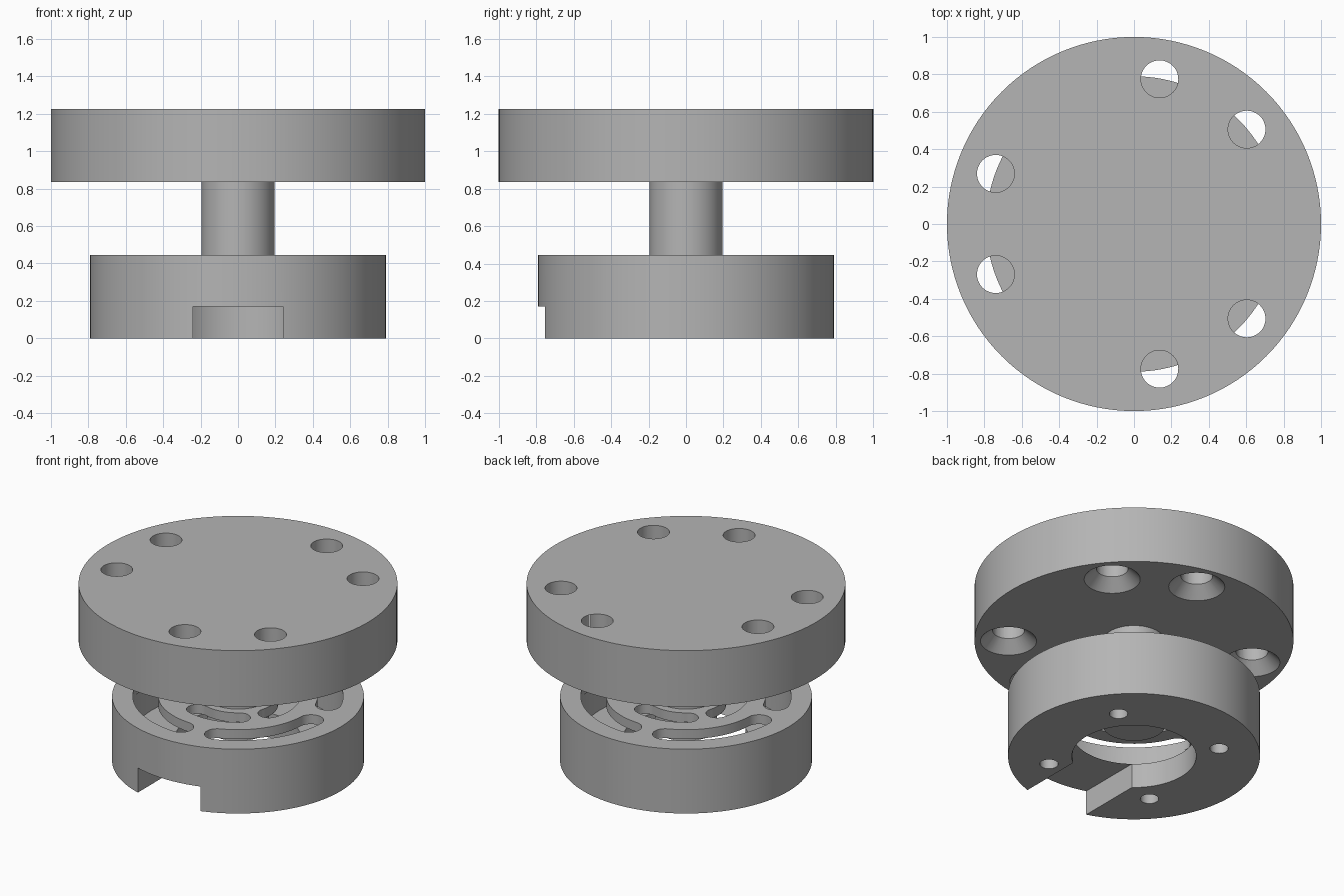
import bpy, bmesh, math
from math import sin, cos, radians

if "Cube" in bpy.data.objects:
    bpy.data.objects.remove(bpy.data.objects["Cube"], do_unlink=True)

GREY = (0.46, 0.46, 0.46, 1)
grey = bpy.data.materials.new("machined grey")
grey.use_nodes = True
grey.diffuse_color = GREY
grey.node_tree.nodes["Principled BSDF"].inputs["Base Color"].default_value = GREY


def finish(name, bm):
    bmesh.ops.recalc_face_normals(bm, faces=bm.faces)
    mesh = bpy.data.meshes.new(name)
    bm.to_mesh(mesh)
    bm.free()
    mesh.materials.append(grey)
    ob = bpy.data.objects.new(name, mesh)
    bpy.context.collection.objects.link(ob)
    return ob


def cylinder(name, r, z0, z1, x=0, y=0, r_top=None, sides=96):
    bm = bmesh.new()
    bmesh.ops.create_cone(bm, cap_ends=True, segments=sides, radius1=r,
                          radius2=r if r_top is None else r_top, depth=z1 - z0)
    bmesh.ops.translate(bm, verts=bm.verts, vec=(x, y, (z0 + z1) / 2))
    return finish(name, bm)


def arc(cx, cy, r, a0, a1, n):
    steps = [radians(a0 + (a1 - a0) * i / n) for i in range(n + 1)]
    return [(cx + r * cos(a), cy + r * sin(a)) for a in steps]


def curved_slot(name, r_in, r_out, mid, sweep, z0, z1):
    """Arc-shaped slot with round ends; sweep is between the end centres."""
    r, c = (r_in + r_out) / 2, (r_out - r_in) / 2
    a0, a1 = mid - sweep / 2, mid + sweep / 2
    pts = arc(0, 0, r_out, a0, a1, 24)
    pts += arc(r * cos(radians(a1)), r * sin(radians(a1)), c, a1, a1 + 180, 12)[1:-1]
    pts += arc(0, 0, r_in, a1, a0, 24)
    pts += arc(r * cos(radians(a0)), r * sin(radians(a0)), c, a0 + 180, a0 + 360, 12)[1:-1]
    bm = bmesh.new()
    face = bm.faces.new([bm.verts.new((x, y, z0)) for x, y in pts])
    top = bmesh.ops.extrude_face_region(bm, geom=[face])["geom"]
    bmesh.ops.translate(bm, vec=(0, 0, z1 - z0),
                        verts=[v for v in top if isinstance(v, bmesh.types.BMVert)])
    return finish(name, bm)


def box(name, x0, x1, y0, y1, z0, z1):
    bm = bmesh.new()
    bmesh.ops.create_cube(bm, size=1)
    bmesh.ops.scale(bm, verts=bm.verts, vec=(x1 - x0, y1 - y0, z1 - z0))
    bmesh.ops.translate(bm, verts=bm.verts,
                        vec=((x0 + x1) / 2, (y0 + y1) / 2, (z0 + z1) / 2))
    return finish(name, bm)


def activate(ob):
    bpy.ops.object.select_all(action='DESELECT')
    ob.select_set(True)
    bpy.context.view_layer.objects.active = ob


def cut(target, cutter):
    cutter.hide_render = True
    activate(target)
    mod = target.modifiers.new("cut", 'BOOLEAN')
    mod.operation = 'DIFFERENCE'
    mod.solver = 'EXACT'
    mod.object = cutter
    bpy.ops.object.modifier_apply(modifier=mod.name)
    bpy.data.objects.remove(cutter, do_unlink=True)


# Base drum with a hollow between its floor and the flexure plate
FLOOR, PLATE, TOP = 0.17, 0.38, 0.445
base = cylinder("base_drum", 0.79, 0, TOP)
cut(base, cylinder("cavity", 0.66, FLOOR, PLATE))
cut(base, cylinder("floor_opening", 0.39, -0.1, 0.25))
cut(base, box("front_notch", -0.24, 0.24, -1, -0.1, -0.1, FLOOR))

# Two staggered rings of slots leave thin spring arms; screw holes in the floor
for k in range(4):
    turn = 90 * k
    cut(base, curved_slot("outer_slot", 0.50, 0.66, turn - 35.5, 65, 0.3, 0.6))
    cut(base, curved_slot("inner_slot", 0.25, 0.39, turn + 9.5, 54, 0.3, 0.6))
    a = radians(39.7 + turn)
    cut(base, cylinder("screw_hole", 0.058, -0.1, 0.25,
                       0.542 * cos(a), 0.542 * sin(a), sides=32))

# Centre post joining the spring hub to the top disc
post = cylinder("centre_post", 0.195, 0.225, 0.84, sides=64)

# Top disc with three pairs of holes, countersunk from below
disc = cylinder("top_disc", 1, 0.835, 1.225, sides=128)
for pair in (60, 180, 300):
    for side in (-20, 20):
        a = radians(pair + side)
        x, y = 0.787 * cos(a), 0.787 * sin(a)
        cut(disc, cylinder("bolt_hole", 0.1, 0.7, 1.4, x, y, sides=48))
        cut(disc, cylinder("countersink", 0.196, 0.815, 0.915, x, y, 0.096, sides=48))

for ob in (base, post, disc):
    activate(ob)
    bpy.ops.object.shade_smooth_by_angle(angle=radians(30))
